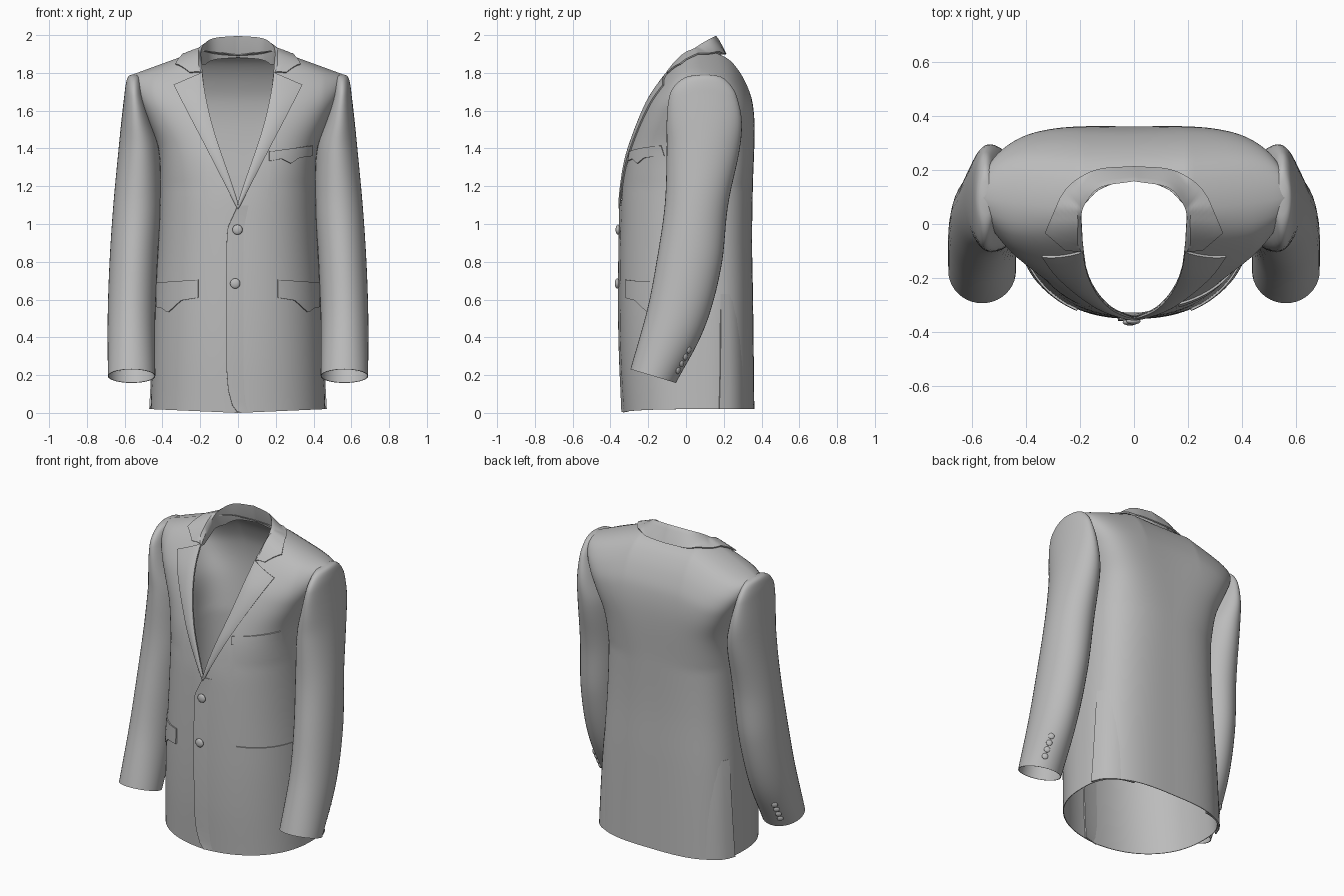
import bpy, bmesh, math
from mathutils import Vector

if "Cube" in bpy.data.objects:
    bpy.data.objects.remove(bpy.data.objects["Cube"], do_unlink=True)

cloth = bpy.data.materials.new("grey cloth")
cloth.use_nodes = True
GREY = (0.5, 0.5, 0.5, 1)
cloth.diffuse_color = GREY
cloth.node_tree.nodes["Principled BSDF"].inputs["Base Color"].default_value = GREY


def table(pts, x, smooth=True):
    """Interpolate a list of (position, value) pairs."""
    if x <= pts[0][0]:
        return pts[0][1]
    if x >= pts[-1][0]:
        return pts[-1][1]
    i = max(j for j in range(len(pts) - 1) if pts[j][0] <= x)
    (x0, y0), (x1, y1) = pts[i], pts[i + 1]
    h, t = x1 - x0, (x - x0) / (x1 - x0)
    if not smooth:
        return y0 + (y1 - y0) * t

    def slope(j):
        a, b = pts[max(j - 1, 0)], pts[min(j + 1, len(pts) - 1)]
        return (b[1] - a[1]) / (b[0] - a[0])
    return ((2*t**3 - 3*t*t + 1) * y0 + (t**3 - 2*t*t + t) * h * slope(i)
            + (3*t*t - 2*t**3) * y1 + (t**3 - t*t) * h * slope(i + 1))


# Torso shape: half width, then front (at neck and at shoulder) and back profiles by height
WIDTH = [(0, .46), (.5, .445), (.9, .42), (1.2, .41), (1.4, .42), (1.55, .475), (1.7, .545), (1.785, .57)]
FRONT = [(0, -.33), (.3, -.345), (.6, -.35), (1, -.345), (1.2, -.335), (1.4, -.3), (1.65, -.2),
         (1.83, -.07), (1.89, -.012), (1.91, .02), (1.92, .05)]
FRONT_OUT = FRONT[:6] + [(1.65, -.225), (1.78, -.155), (1.86, -.09), (1.9, -.03), (1.92, .05)]
BACK = [(0, .36), (.6, .353), (.9, .348), (1.2, .352), (1.5, .36), (1.65, .345), (1.75, .308),
        (1.83, .258), (1.88, .205), (1.91, .13), (1.92, .05)]
NECK = [(0, 1.1), (.03, 1.2), (.13, 1.5), (.18, 1.72), (.2, 1.92)]
NECK_X = [(z, x) for x, z in NECK]


def shoulder(x):
    return 1.92 - max(0, x - .2) * .365


def torso(x, z, inner, outer, power, boxier):
    x = abs(x)
    top = shoulder(x)
    rise = min(max((z - 1.2) / (top - 1.2), 0), 1)
    zz = z + (1.92 - top) * rise
    blend = min(max((x - .15) / .3, 0), 1)
    depth = table(inner, zz) * (1 - blend) + table(outer, zz) * blend
    power += boxier * rise
    f = min(x / table(WIDTH, z), 1)
    return .05 + .15 * x * x + (depth - .05) * (1 - f**power) ** (1 / power)


def front(x, z, lift=0.0):
    return (x, torso(x, z, FRONT, FRONT_OUT, 2.4, 1.4) - lift, z)


def back(x, z, lift=0.0):
    return (x, torso(x, z, BACK, BACK, 2.6, 1.8) + lift, z)


def finish(ob, mirror=False, thick=0.0):
    ob.data.materials.append(cloth)
    bpy.context.view_layer.objects.active = ob
    for o in bpy.context.selected_objects:
        o.select_set(False)
    ob.select_set(True)
    if mirror:
        ob.modifiers.new("mirror", "MIRROR").merge_threshold = .002
    if thick:
        m = ob.modifiers.new("cloth thickness", "SOLIDIFY")
        m.thickness, m.offset = thick, 0
    for m in list(ob.modifiers):
        bpy.ops.object.modifier_apply(modifier=m.name)
    bpy.ops.object.shade_smooth_by_angle(angle=math.radians(40))
    return ob


def sheets(name, grids, mirror=False, thick=0.0):
    """Make one mesh from grids of points, welded where they meet."""
    bm = bmesh.new()
    for rows in grids:
        vs = [[bm.verts.new(p) for p in row] for row in rows]
        for a, b in zip(vs, vs[1:]):
            for i in range(len(a) - 1):
                bm.faces.new((a[i], a[i + 1], b[i + 1], b[i]))
    bmesh.ops.remove_doubles(bm, verts=bm.verts, dist=.0008)
    bmesh.ops.recalc_face_normals(bm, faces=bm.faces)
    me = bpy.data.meshes.new(name)
    bm.to_mesh(me)
    bm.free()
    ob = bpy.data.objects.new(name, me)
    bpy.context.collection.objects.link(ob)
    return finish(ob, mirror, thick)


def steps(n):
    return [i / n for i in range(n + 1)]


# Torso: columns run from the hem up to the neckline and shoulder seam
def torso_sheet(is_front):
    rows = []
    for k in steps(48):
        s = math.sin(k * math.pi / 2)
        if k < .35:
            xt = .2 * k / .35
            zt = table(NECK, xt) if is_front else 1.895 + .125 * xt
        else:
            xt = .2 + .37 * math.sin((k - .35) / .65 * math.pi / 2)
            zt = shoulder(xt)
        z0 = .02 * s if is_front else .02
        ratio = xt / table(WIDTH, zt)
        row = []
        for t in steps(64):
            t = t * (1.4 - .4 * t)
            z = z0 + (zt - z0) * t
            x = table(WIDTH, z) * (s + (ratio - s) * t**1.5)
            row.append((front if is_front else back)(x, z))
        rows.append(row)
    return rows


body = sheets("jacket_body", [torso_sheet(True), torso_sheet(False)], True, .004)
bpy.context.view_layer.update()

# Front overlap: curved closing edge, its far side sinking into the body
EDGE = [(0, .0), (.04, -.03), (.12, -.052), (.22, -.06), (.9, -.06), (.98, -.055), (1.1, 0)]
rows = []
for t in steps(60):
    z = .004 + 1.095 * t
    x0 = table(EDGE, z, False)
    rows.append([front(x0 + (.1 - x0) * v, z, .008 - .018 * v) for v in steps(8)])
sheets("front_overlap", [rows], thick=.008)

# Lapels, from the roll line to the outer edge
LAPEL_X = [(1.08, .0), (1.4, .165), (1.6, .27), (1.735, .34)]
rows = []
for t in steps(30):
    zi, zo = 1.1 + .7 * t, 1.08 + .655 * t
    xi, xo = table(NECK_X, zi), table(LAPEL_X, zo)
    rows.append([front(xi + (xo - xi) * v, zi + (zo - zi) * v, .006 + .02 * v * (1 - v)) for v in steps(10)])
sheets("lapels", [rows], True, .01)

# Collar: stand, fold and outer fall, swept from the notch to the centre back and resting on the body
FOLD = [front(.19, 1.79), front(.194, 1.82), (.2, .02, 1.91), (.175, .085, 1.955), (.12, .135, 1.982), (0, .156, 1.992)]
FALL = [front(.255, 1.787), front(.33, 1.832), (.275, .09, 1.895), (.22, .155, 1.9), (.13, .197, 1.9), (0, .207, 1.898)]


def along(path, u):
    return Vector([table([(i, p[c]) for i, p in enumerate(path)], u, u > 2) for c in range(3)])


rows = []
for t in steps(40):
    u = t * 5
    fold, fall = along(FOLD, u), along(FALL, u)
    stand = fold + Vector((0, .032, -.11)) * min(1, u / 3)
    row = [stand, (stand + fold) / 2]
    for v in steps(8):
        p = fold.lerp(fall, v) + Vector((0, .004 * min(u / 2, 1), .012 * v * (1 - v)))
        hit, place, normal, face = body.ray_cast((p.x, p.y, 3), (0, 0, -1))
        if hit and v > 0 and place.z > 1.5:
            p.z = max(p.z, place.z + .011)
        row.append(p)
    rows.append(row)
sheets("collar", [rows], True, .008)


# Pockets: plates between a straight top line and a shaped lower line
def pocket(name, top, bottom, mirror):
    x0, x1 = bottom[0][0], bottom[-1][0]
    rows = []
    for t in steps(24):
        x = x0 + (x1 - x0) * t
        lo, hi = table(bottom, x, False), table(top, x, False)
        rows.append([front(x, lo + (hi - lo) * v, .005 + .003 * t) for v in steps(4)])
    sheets(name, [rows], mirror, .009)


pocket("breast_pocket", [(.18, 1.385), (.39, 1.415)],
       [(.165, 1.333), (.23, 1.345), (.28, 1.32), (.32, 1.35), (.39, 1.36)], False)
pocket("flap_pockets", [(.21, .705), (.43, .69)],
       [(.21, .61), (.3, .595), (.37, .53), (.4, .555), (.43, .56)], True)

# Side vents: the back skirt steps out over the side, blending in at the top and towards the back
rows = []
for t in steps(20):
    z = .02 + .61 * t
    edge = .985 - .012 * t
    row = []
    for v in steps(10):
        x, y, z = back(table(WIDTH, z) * (edge - .4 * v), z, .006 - .02 * v - .01 * t * t)
        row.append((x + .014 * (1 - v) * (1 - .8 * t), y, z))
    rows.append(row)
sheets("side_vents", [rows], True, .008)

# Sleeves: lofted rings (height, front y, back y, inner x, outer x), the cap set into the shoulder
SLEEVE = [(1.788, .07, .13, .53, .566), (1.78, .01, .18, .52, .58), (1.74, -.05, .23, .51, .592),
          (1.68, -.085, .265, .498, .6), (1.55, -.1, .293, .46, .615), (1.4, -.1, .283, .418, .63),
          (1.1, -.11, .22, .412, .658), (.8, -.15, .185, .428, .678), (.5, -.205, .1, .44, .688),
          (.195, -.292, -.055, .44, .687)]


def sleeve_point(z, a):
    yf, yb, xi, xo = [table([(r[0], r[c]) for r in reversed(SLEEVE)], z) for c in range(1, 5)]
    dy = (yb - yf) / 2 * math.cos(a)
    tilt = .3 * min(1, max(0, (1.2 - z) / .8))
    return ((xi + xo) / 2 + (xo - xi) / 2 * math.sin(a), (yf + yb) / 2 + dy, z - tilt * dy)


heights = [1.788, 1.784] + [1.78 - .01 * i for i in range(10)] + [1.68 - 1.485 * t for t in steps(40)]
rows = [[(.548, .1, 1.79)] * 41]
rows += [[sleeve_point(z, math.tau * j) for j in steps(40)] for z in heights]
sheets("sleeves", [rows], True, .004)


# Buttons: flattened domes turned to face outward
def button(name, place, facing, radius):
    bpy.ops.mesh.primitive_uv_sphere_add(segments=20, ring_count=10, radius=radius, location=place)
    ob = bpy.context.object
    ob.name = name
    ob.scale = (1, 1, .45)
    ob.rotation_euler = Vector(facing).to_track_quat("Z", "Y").to_euler()
    finish(ob)


for i, (x, z) in enumerate([(-.003, .97), (-.015, .685)]):
    button("front_button_%d" % (i + 1), front(x, z, .015), (0, -1, 0), .027)

for side, label in ((1, "left"), (-1, "right")):
    for i in range(4):
        x, y, z = sleeve_point(.255 + .037 * i, .6)
        button("%s_cuff_button_%d" % (label, i + 1), (side * x, y + .004, z), (side * .55, .8, -.2), .018)
